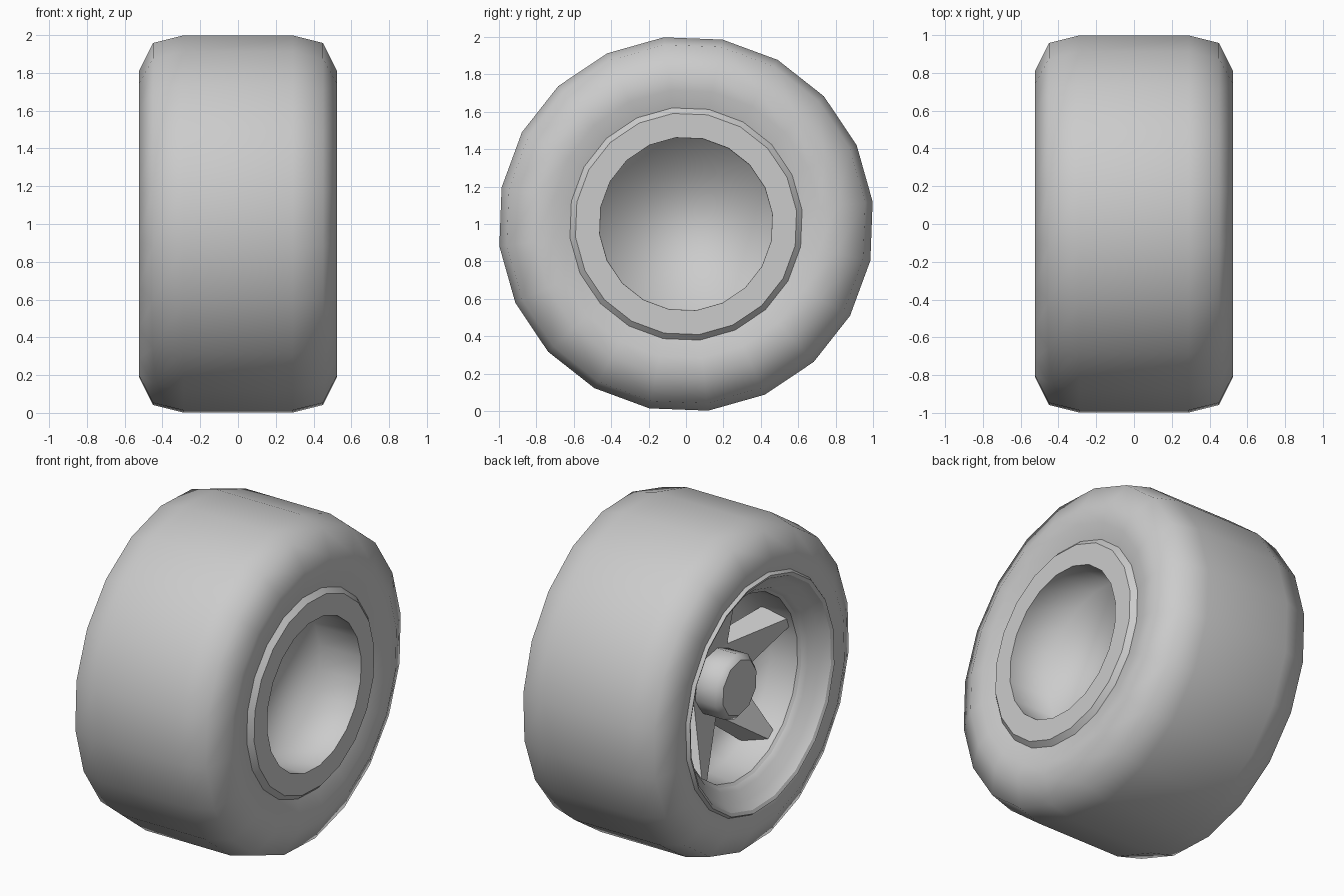
import bpy, bmesh
from math import sin, cos, radians, pi

old = bpy.data.objects.get("Cube")
if old:
    bpy.data.objects.remove(old, do_unlink=True)

grey = bpy.data.materials.new("mid_grey")
grey.use_nodes = True
colour = (0.6, 0.6, 0.6, 1)
grey.diffuse_color = colour
grey.node_tree.nodes["Principled BSDF"].inputs["Base Color"].default_value = colour


def finish(bm, name):
    bmesh.ops.recalc_face_normals(bm, faces=bm.faces)
    mesh = bpy.data.meshes.new(name)
    bm.to_mesh(mesh)
    bm.free()
    mesh.materials.append(grey)
    obj = bpy.data.objects.new(name, mesh)
    bpy.context.collection.objects.link(obj)
    return obj


def lathe(name, profile, sides, start, sharp=(), loop=False):
    """Spin (x, radius) points round the axle; rings listed in sharp stay creased."""
    bm = bmesh.new()
    rings = []
    for x, r in profile:
        angles = [radians(start) + 2 * pi * k / sides for k in range(sides)]
        rings.append([bm.verts.new((x, r * cos(a), 1 + r * sin(a))) for a in angles])
    pairs = list(zip(rings, rings[1:]))
    if loop:
        pairs.append((rings[-1], rings[0]))
    else:
        bm.faces.new(rings[0])
        bm.faces.new(rings[-1])
    for a, b in pairs:
        for k in range(sides):
            n = (k + 1) % sides
            bm.faces.new((a[k], a[n], b[n], b[k]))
    for face in bm.faces:
        face.smooth = True
    for i in sharp:
        for k in range(sides):
            bm.edges.get((rings[i][k], rings[i][(k + 1) % sides])).smooth = False
    return finish(bm, name)


# Tyre: rounded tread with sidewalls dipping towards the rim
tread = [(0.525, 0.815), (0.45, 0.965), (0.29, 1.005)]
tyre = ([(0.495, 0.625), (0.522, 0.72)] + tread
        + [(-x, r) for x, r in reversed(tread)] + [(-0.505, 0.728)])
lathe("tyre", tyre, 20, 6.8, sharp=(0, len(tyre) - 1), loop=True)

# Rim: plain dish on the left, deep stepped barrel on the right
rim = [(0.24, 0.462), (0.525, 0.465), (0.525, 0.595), (0.495, 0.625),
       (-0.505, 0.728), (-0.525, 0.715), (-0.515, 0.695), (-0.46, 0.66),
       (-0.42, 0.60), (-0.39, 0.58), (-0.375, 0.565), (-0.20, 0.55), (-0.10, 0.46)]
lathe("rim", rim, 20, 6.8, sharp=(1, 2, 3, 4, 5, 6, 9, 10))

# Hub cap with a chamfered front
lathe("hub", [(-0.08, 0.2), (-0.34, 0.2), (-0.37, 0.17)], 10, 21, sharp=(2,))

# Five tapered spokes joined as a star, sloping forward from hub to barrel
bm = bmesh.new()
layers = []
for tip_x, tip_r, half, valley_x, valley in ((-0.2, 0.58, 0.085, -0.12, 0.27),
                                             (-0.34, 0.56, 0.03, -0.2, 0.22)):
    ring = []
    for k in range(5):
        t = radians(21 + 72 * k)
        for side in (-half, half):
            ring.append((tip_x, -tip_r * cos(t) + side * sin(t),
                         1 + tip_r * sin(t) + side * cos(t)))
        t += pi / 5
        ring.append((valley_x, -valley * cos(t), 1 + valley * sin(t)))
    layers.append([bm.verts.new(p) for p in ring])
for ring in layers:
    bm.faces.new(ring[2::3])
    for k in range(0, len(ring), 3):
        bm.faces.new((ring[k - 1], ring[k], ring[k + 1], ring[k + 2]))
back, front = layers
for k in range(len(back)):
    n = (k + 1) % len(back)
    bm.faces.new((back[k], back[n], front[n], front[k]))
finish(bm, "spokes")
